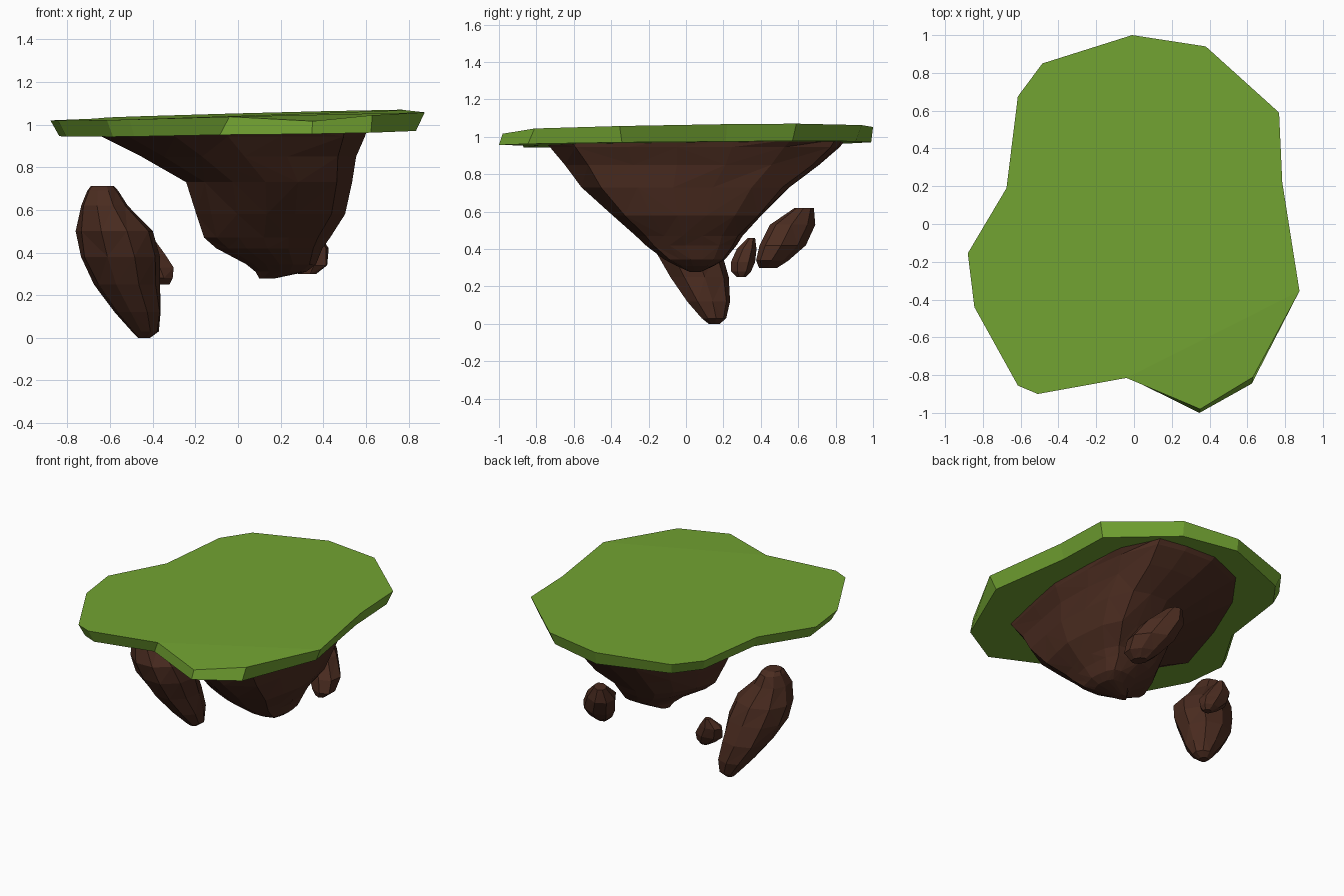
import bpy, bmesh, math, random

if "Cube" in bpy.data.objects:
    bpy.data.objects.remove(bpy.data.objects["Cube"])
random.seed(4)


def material(name, rgb):
    m = bpy.data.materials.new(name)
    m.diffuse_color = (*rgb, 1)
    m.use_nodes = True
    m.node_tree.nodes["Principled BSDF"].inputs["Base Color"].default_value = m.diffuse_color
    return m


GRASS = material("grass green", (0.17, 0.37, 0.032))
DIRT = material("dirt brown", (0.07, 0.025, 0.0145))


def finish(name, bm, mat):
    bmesh.ops.recalc_face_normals(bm, faces=bm.faces)
    me = bpy.data.meshes.new(name)
    bm.to_mesh(me)
    bm.free()
    me.materials.append(mat)
    ob = bpy.data.objects.new(name, me)
    bpy.context.collection.objects.link(ob)
    return ob


def bridge(bm, a, b, split=False):
    n = len(a)
    for i in range(n):
        j = (i + 1) % n
        if split and random.random() < 0.5:
            bm.faces.new((a[i], a[j], b[j]))
            bm.faces.new((a[i], b[j], b[i]))
        elif split:
            bm.faces.new((a[i], a[j], b[i]))
            bm.faces.new((a[j], b[j], b[i]))
        else:
            bm.faces.new((a[i], a[j], b[j], b[i]))


def loft(name, section, levels, jitter):
    """Stretch a unit section (-1..1) to the box x0,x1,y0,y1 at each level z."""
    bm = bmesh.new()
    rings = []
    for z, x0, x1, y0, y1 in levels:
        ring = []
        for u, v in section:
            k = 1 + random.uniform(-jitter, jitter * .4)
            ring.append(bm.verts.new(((x0 + x1) / 2 + u * k * (x1 - x0) / 2,
                                      (y0 + y1) / 2 + v * k * (y1 - y0) / 2, z)))
        rings.append(ring)
    for a, b in zip(rings, rings[1:]):
        bridge(bm, a, b, True)
    bm.faces.new(rings[0])
    bm.faces.new(rings[-1])
    return finish(name, bm, DIRT)


# Grass slab: gently tilted top, with a folded-down lobe at the front
outline = [(-.01, 1.0), (.38, .94), (.768, .59), (.785, .22), (.876, -.355),
           (.63, -.81), (.35, -.98), (-.04, -.815), (-.51, -.90), (-.615, -.855),
           (-.845, -.44), (-.88, -.155), (-.675, .19), (-.615, .675), (-.485, .85)]
drop = {.35: .03, .63: .011, .876: .008}
bm = bmesh.new()
top, low = [], []
for x, y in outline:
    lobe = y < -.7 and x > .2
    z = 1.045 + .027 * x + .008 * y - drop.get(x, 0)
    top.append(bm.verts.new((x, y, z)))
    bx, by = (x * .99, y - .02 - .015 * (x > .5)) if lobe else (x * .953, y * .965)
    if x == -.04:
        bx = -.085
    if x == -.01:
        by = .99
    low.append(bm.verts.new((bx, by, .961 + .015 * x + .01 * y)))
bridge(bm, top, low)
bm.faces.new(top[4:8])
bm.faces.new(top[7:] + top[:5])
bm.faces.new(low)
finish("grass_slab", bm, GRASS)

# Main hanging rock, its section taken from the rim under the grass
rim = [(.455, .78), (.27, .82), (.06, .83), (-.2, .74), (-.38, .5), (-.53, .14),
       (-.65, -.25), (-.52, -.45), (-.30, -.61), (-.05, -.72), (.2, -.74),
       (.5, -.60), (.56, -.32), (.61, -.05), (.595, .25), (.56, .54)]
section = [((x + .02) / .63, (y - .045) / .785) for x, y in rim]
loft("main_rock", section,
     [(.985, -.70, .62, -.77, .86), (.945, -.64, .605, -.73, .82),
      (.85, -.45, .56, -.65, .715), (.73, -.24, .535, -.56, .56),
      (.58, -.20, .50, -.40, .41), (.47, -.16, .43, -.27, .30),
      (.42, -.10, .40, -.22, .27), (.345, .04, .365, -.12, .21),
      (.31, .08, .32, -.05, .15), (.278, .10, .17, .02, .08)], .02)


# Floating boulders, each an irregular lofted lump, skewed towards one diagonal
def lump(n, turn, skew=0):
    angles = [2 * math.pi * i / n + turn for i in range(n)]
    return [(math.cos(a), math.sin(a - skew)) for a in angles]


loft("large_boulder", lump(9, .2),
     [(.712, -.69, -.58, -.10, .01), (.69, -.71, -.56, -.13, .05), (.62, -.74, -.51, -.18, .08),
      (.5, -.77, -.40, -.21, .15), (.38, -.745, -.365, -.17, .20),
      (.25, -.685, -.36, -.10, .235), (.12, -.58, -.355, .0, .24),
      (.03, -.5, -.37, .08, .215), (0, -.47, -.41, .12, .18)], .06)
loft("small_boulder", lump(7, .5),
     [(.46, -.43, -.39, .33, .37), (.4, -.50, -.34, .27, .38),
      (.33, -.49, -.295, .235, .37), (.28, -.43, -.30, .24, .35),
      (.25, -.38, -.32, .27, .32)], .04)
loft("middle_boulder", lump(8, .3, .35),
     [(.62, .16, .26, .58, .685), (.53, .13, .36, .45, .69),
      (.42, .17, .43, .39, .64), (.34, .23, .425, .375, .55),
      (.30, .28, .37, .39, .49)], .03)
